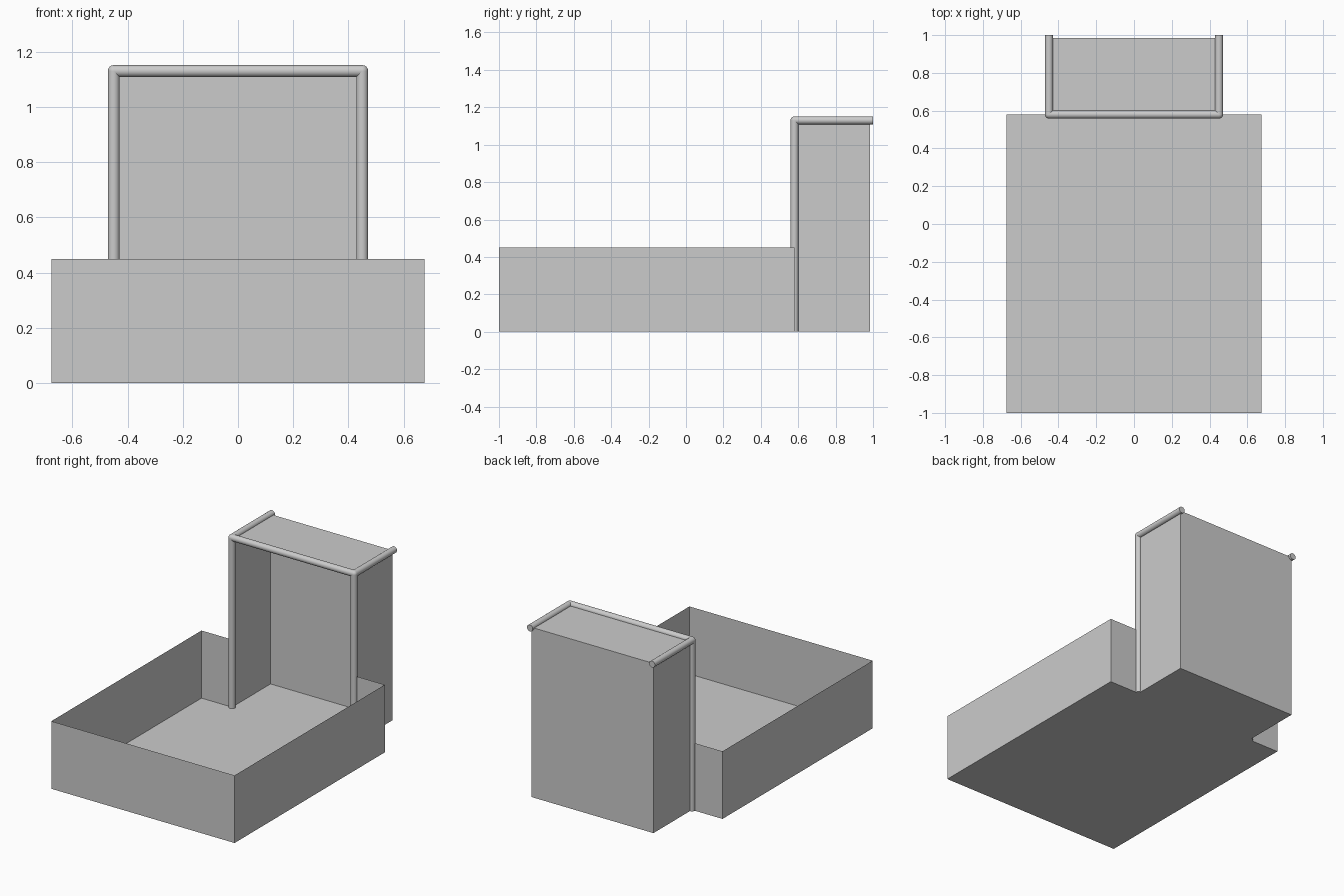
import bpy
import bmesh
from mathutils import Vector

cube = bpy.data.objects.get("Cube")
if cube:
    bpy.data.objects.remove(cube, do_unlink=True)

# Main sizes
TRAY_X, ALCOVE_X = 0.675, 0.45
FRONT, BACK, ALCOVE_BACK, RAIL_END = -1.0, 0.58, 0.985, 1.0
TRAY_TOP, ROOF = 0.45, 1.13
RADIUS = 0.0215

grey = bpy.data.materials.new("plain grey")
grey.use_nodes = True
colour = (0.6, 0.6, 0.6, 1)
grey.diffuse_color = colour
grey.node_tree.nodes["Principled BSDF"].inputs["Base Color"].default_value = colour


def add_object(name, bm):
    mesh = bpy.data.meshes.new(name)
    bm.to_mesh(mesh)
    bm.free()
    mesh.materials.append(grey)
    obj = bpy.data.objects.new(name, mesh)
    bpy.context.collection.objects.link(obj)
    return obj


def sheet(name, corners):
    bm = bmesh.new()
    bm.faces.new([bm.verts.new(c) for c in corners])
    return add_object(name, bm)


def wall(name, start, end, height):
    (ax, ay), (bx, by) = start, end
    return sheet(name, [(ax, ay, 0), (bx, by, 0), (bx, by, height), (ax, ay, height)])


def tube(name, start, end):
    start, end = Vector(start), Vector(end)
    axis = end - start
    bm = bmesh.new()
    bmesh.ops.create_cone(bm, cap_ends=True, segments=24, radius1=RADIUS,
                          radius2=RADIUS, depth=axis.length)
    obj = add_object(name, bm)
    obj.location = (start + end) / 2
    obj.rotation_mode = 'QUATERNION'
    obj.rotation_quaternion = axis.to_track_quat('Z', 'Y')
    smooth(obj)


def smooth(obj):
    bpy.ops.object.select_all(action='DESELECT')
    obj.select_set(True)
    bpy.context.view_layer.objects.active = obj
    bpy.ops.object.shade_smooth_by_angle()


# Floor, front and the tall alcove
sheet("tray_floor", [(-TRAY_X, FRONT, 0), (TRAY_X, FRONT, 0),
                     (TRAY_X, BACK, 0), (-TRAY_X, BACK, 0)])
sheet("alcove_floor", [(-ALCOVE_X, BACK, 0), (ALCOVE_X, BACK, 0),
                       (ALCOVE_X, ALCOVE_BACK, 0), (-ALCOVE_X, ALCOVE_BACK, 0)])
sheet("alcove_roof", [(-ALCOVE_X, BACK, ROOF), (ALCOVE_X, BACK, ROOF),
                      (ALCOVE_X, ALCOVE_BACK, ROOF), (-ALCOVE_X, ALCOVE_BACK, ROOF)])
wall("tray_front", (-TRAY_X, FRONT), (TRAY_X, FRONT), TRAY_TOP)
wall("alcove_back", (ALCOVE_X, ALCOVE_BACK), (-ALCOVE_X, ALCOVE_BACK), ROOF)

# Side walls, posts and rails on both sides
for side, s in (("left", 1), ("right", -1)):
    wall(f"tray_side_{side}", (s * TRAY_X, FRONT), (s * TRAY_X, BACK), TRAY_TOP)
    wall(f"tray_back_{side}", (s * TRAY_X, BACK), (s * ALCOVE_X, BACK), TRAY_TOP)
    wall(f"alcove_side_{side}", (s * ALCOVE_X, BACK), (s * ALCOVE_X, ALCOVE_BACK), ROOF)
    corner = (s * ALCOVE_X, BACK, ROOF)
    tube(f"post_{side}", (s * ALCOVE_X, BACK, 0), corner)
    tube(f"roof_rail_{side}", corner, (s * ALCOVE_X, RAIL_END, ROOF))
    # Rounded joint where the tubes meet
    bm = bmesh.new()
    bmesh.ops.create_uvsphere(bm, u_segments=24, v_segments=12, radius=RADIUS)
    joint = add_object(f"joint_{side}", bm)
    joint.location = corner
    smooth(joint)

tube("front_rail", (-ALCOVE_X, BACK, ROOF), (ALCOVE_X, BACK, ROOF))
